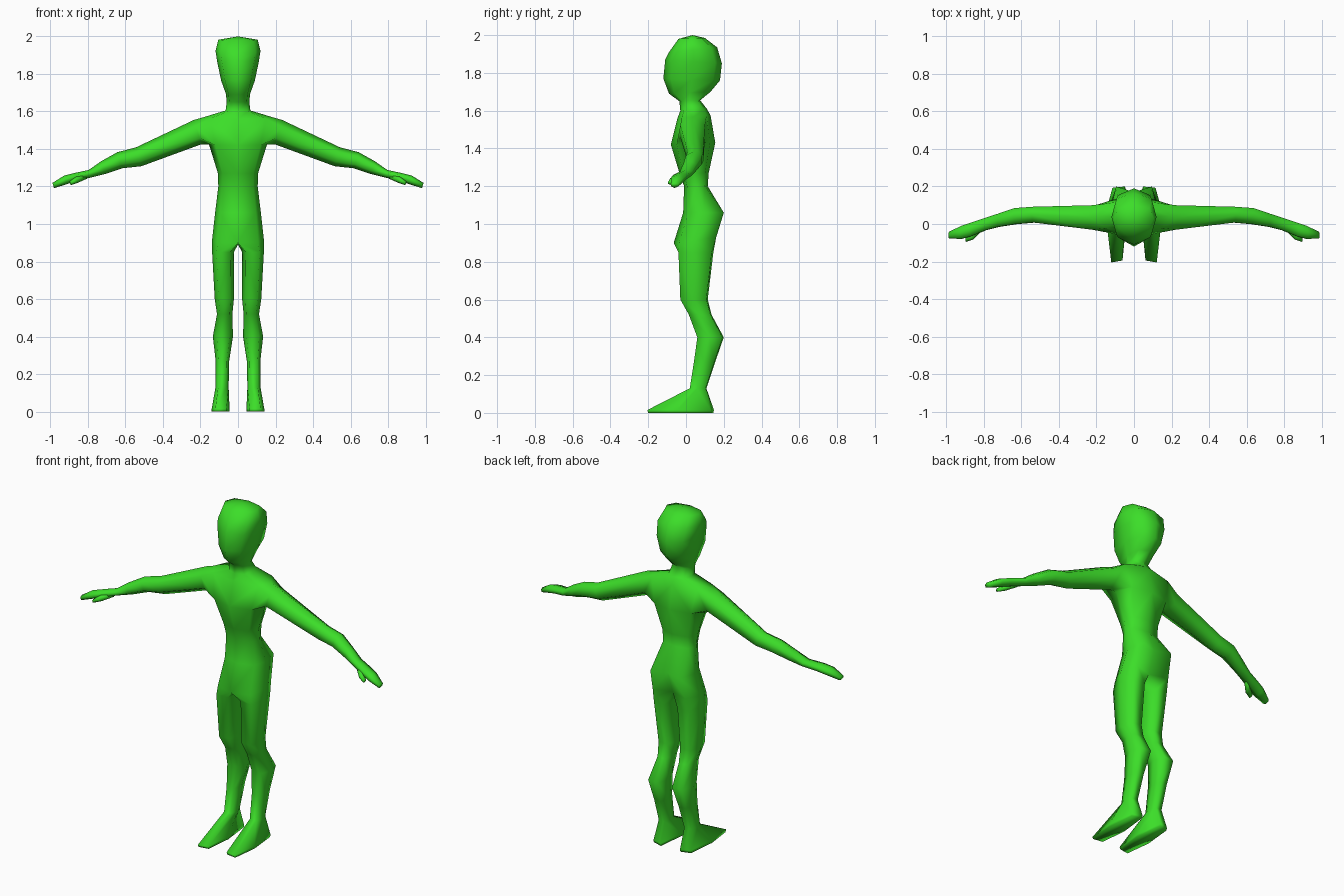
import bpy, bmesh

old = bpy.data.objects.get("Cube")
if old:
    bpy.data.objects.remove(old, do_unlink=True)

green = bpy.data.materials.new("bright green skin")
green.use_nodes = True
green.diffuse_color = (0.045, 0.73, 0.022, 1)
green.node_tree.nodes["Principled BSDF"].inputs["Base Color"].default_value = green.diffuse_color

bm = bmesh.new()


def half_arc(yf, zf, yb, zb, w, cleft=0):
    """Left half of a body section, from front centre to back centre."""
    back = 1.0 if cleft else 0.88
    points = []
    for wide, t in ((0, 0), (0.78, 0.13), (1, 0.5), (0.78, back), (0, 1)):
        y, z = yf + (yb - yf) * t, zf + (zb - zf) * t
        points.append(bm.verts.new((w * wide, y - (cleft if t == 1 and not wide else 0), z)))
    return points


def bridge(a, b, closed=True, skip=()):
    n = len(a)
    for i in range(n if closed else n - 1):
        if i not in skip:
            j = (i + 1) % n
            bm.faces.new((a[i], a[j], b[j], b[i]))


def limb(start, rings):
    """Carry a closed loop along a list of rings and cap the end."""
    for ring in rings:
        bridge(start, ring)
        start = ring
    bm.faces.new(start)


def leg_ring(z, x0, x1, yf, yb):
    shape = ((0.17, 0.03), (0.8, 0), (1, 0.45), (0.82, 0.95), (0.2, 1), (0, 0.5))
    return [bm.verts.new((x0 + (x1 - x0) * u, yf + (yb - yf) * v, z)) for u, v in shape]


def arm_ring(x, y, z, h, d):
    shape = ((-1, 0.5), (0, 1), (1, 0.5), (1, -0.5), (0, -1), (-1, -0.5))
    return [bm.verts.new((x + h * v * 0.3, y + d * u, z + h * v)) for u, v in shape]


# Torso, neck and head sections: front y, z, back y, z, half width
sections = [
    (-0.065, 0.90, 0.16, 0.93, 0.138, 0.035),
    (-0.015, 1.06, 0.20, 1.06, 0.122, 0.03),
    (-0.01, 1.20, 0.115, 1.20, 0.105),
    (-0.035, 1.27, 0.12, 1.27, 0.107),
    (-0.08, 1.42, 0.155, 1.43, 0.155),
    (-0.045, 1.56, 0.13, 1.575, 0.19),
    (-0.03, 1.60, 0.11, 1.61, 0.066),
    (-0.035, 1.65, 0.075, 1.655, 0.06),
    (-0.09, 1.69, 0.13, 1.70, 0.065),
    (-0.12, 1.77, 0.18, 1.76, 0.09),
    (-0.11, 1.87, 0.19, 1.85, 0.11),
    (-0.09, 1.91, 0.165, 1.935, 0.12),
    (-0.04, 1.98, 0.10, 1.985, 0.105),
]
rows = [half_arc(*s) for s in sections]
chest, shoulder = rows[4], rows[5]
for low, high in zip(rows, rows[1:]):
    bridge(low, high, False, (1, 2) if low is chest else ())
crown = bm.verts.new((0, 0.035, 2.0))
for a, b in zip(rows[-1], rows[-1][1:]):
    bm.faces.new((a, b, crown))

# Leg and foot
crotch = bm.verts.new((0, 0.05, 0.89))
limb(rows[0] + [crotch], [leg_ring(*r) for r in (
    (0.85, 0.022, 0.138, -0.04, 0.145),
    (0.60, 0.022, 0.124, -0.03, 0.115),
    (0.52, 0.03, 0.112, 0.015, 0.135),
    (0.40, 0.027, 0.134, 0.06, 0.20),
    (0.27, 0.047, 0.119, 0.042, 0.155),
    (0.13, 0.05, 0.12, 0.02, 0.108),
    (0.015, 0.045, 0.14, -0.205, 0.148),
    (0.0, 0.045, 0.14, -0.2, 0.145))])

# Arm and hand, grown from the opening at the shoulder
limb(shoulder[1:4] + chest[3:0:-1], [arm_ring(*r) for r in (
    (0.215, 0.035, 1.49, 0.065, 0.065),
    (0.53, 0.05, 1.358, 0.05, 0.042),
    (0.63, 0.042, 1.34, 0.043, 0.043),
    (0.72, 0.02, 1.30, 0.034, 0.035),
    (0.79, 0.0, 1.268, 0.02, 0.033),
    (0.87, -0.03, 1.25, 0.021, 0.036),
    (0.92, -0.045, 1.235, 0.023, 0.034),
    (0.985, -0.06, 1.205, 0.014, 0.018))])

# Thumb
base = arm_ring(0.81, -0.02, 1.255, 0.014, 0.014)
bm.faces.new(base)
limb(base, [arm_ring(0.86, -0.065, 1.235, 0.016, 0.018),
            arm_ring(0.895, -0.083, 1.217, 0.01, 0.012)])

bmesh.ops.recalc_face_normals(bm, faces=bm.faces)
mesh = bpy.data.meshes.new("body")
bm.to_mesh(mesh)
bm.free()
mesh.materials.append(green)
body = bpy.data.objects.new("body", mesh)
bpy.context.collection.objects.link(body)

# The other half
mirror = body.modifiers.new("Mirror", "MIRROR")
mirror.use_clip = True
mirror.merge_threshold = 0.001
for face in mesh.polygons:
    face.use_smooth = True
